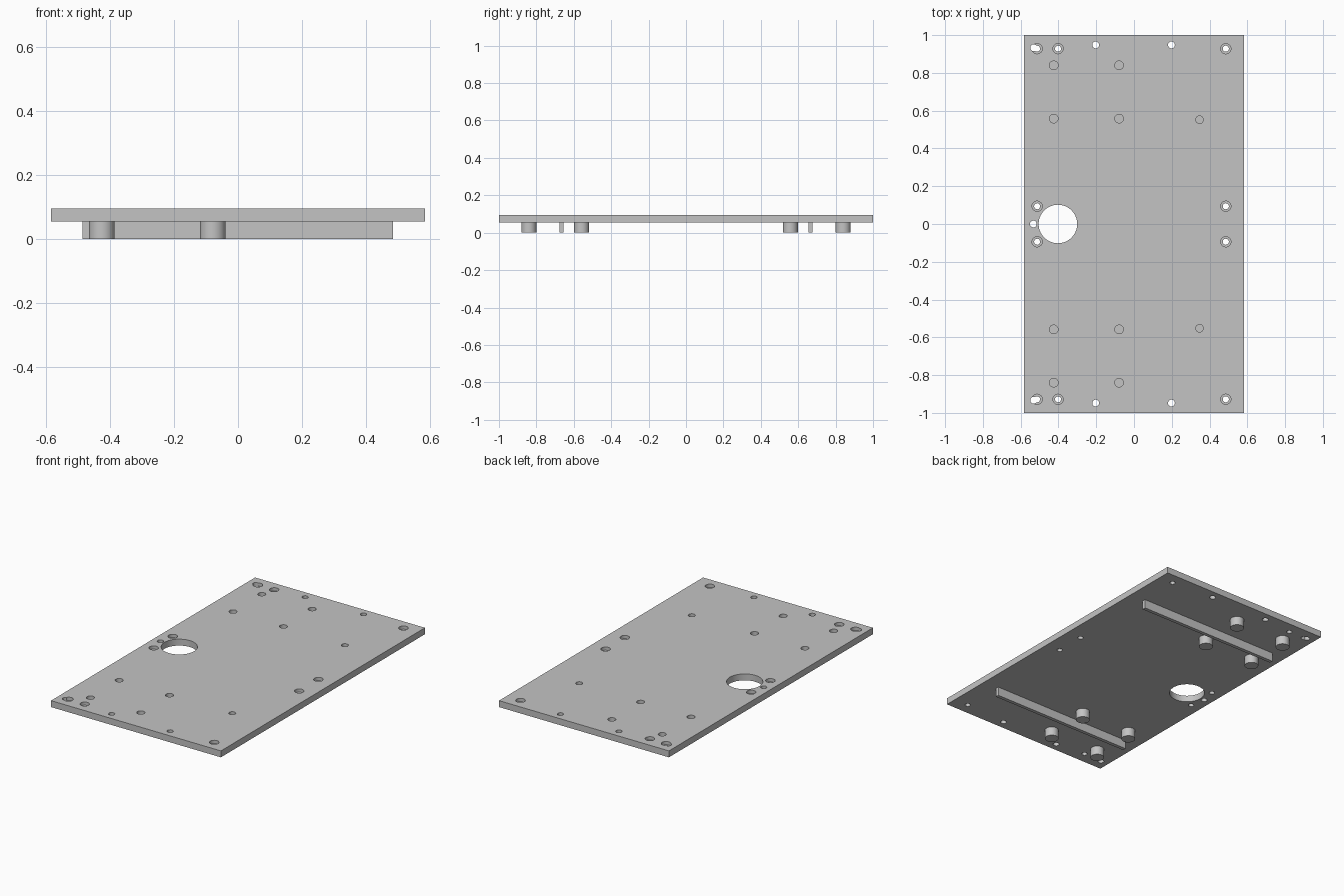
import bpy
import math

cube = bpy.data.objects.get("Cube")
if cube:
    bpy.data.objects.remove(cube, do_unlink=True)

HALF_X, HALF_Y = 0.583, 1.0
BOTTOM, TOP = 0.055, 0.095

grey = bpy.data.materials.new("plain grey")
grey.use_nodes = True
colour = (0.55, 0.55, 0.55, 1)
grey.diffuse_color = colour
grey.node_tree.nodes["Principled BSDF"].inputs["Base Color"].default_value = colour


def box(name, x0, x1, y0, y1, z0, z1):
    bpy.ops.mesh.primitive_cube_add(size=1)
    ob = bpy.context.object
    ob.name = name
    for v in ob.data.vertices:
        v.co = (x1 if v.co.x > 0 else x0, y1 if v.co.y > 0 else y0, z1 if v.co.z > 0 else z0)
    ob.data.materials.append(grey)
    return ob


def cylinder(name, x, y, radius, z0, z1, sides=32):
    bpy.ops.mesh.primitive_cylinder_add(vertices=sides, radius=radius, depth=z1 - z0,
                                        location=(x, y, (z0 + z1) / 2))
    ob = bpy.context.object
    ob.name = name
    ob.data.materials.append(grey)
    return ob


def smooth(ob):
    bpy.ops.object.select_all(action='DESELECT')
    ob.select_set(True)
    bpy.context.view_layer.objects.active = ob
    bpy.ops.object.shade_smooth_by_angle(angle=math.radians(30))


def drill(x, y, radius, floor=BOTTOM - 0.05, sides=32):
    """Cut a round hole down to the given floor height."""
    cutter = cylinder("hole_cutter", x, y, radius, floor, TOP + 0.05, sides)
    cutter.hide_render = True
    bpy.context.view_layer.objects.active = plate
    mod = plate.modifiers.new("hole", 'BOOLEAN')
    mod.operation = 'DIFFERENCE'
    mod.solver = 'EXACT'
    mod.object = cutter
    bpy.ops.object.modifier_apply(modifier=mod.name)
    bpy.data.objects.remove(cutter, do_unlink=True)


# Main plate
plate = box("base_plate", -HALF_X, HALF_X, -HALF_Y, HALF_Y, BOTTOM, TOP)

# Large cable opening and the small hole beside it
drill(-0.403, 0, 0.102, sides=64)
drill(-0.533, 0, 0.018)

BOSS_X = (-0.425, -0.079)
BOSS_Y = (0.84, 0.558)

for side in (-1, 1):
    # Counterbored screw holes
    for x, y in ((-0.513, 0.928), (-0.402, 0.928), (0.486, 0.928), (-0.513, 0.094), (0.486, 0.094)):
        drill(x, side * y, 0.027, TOP - 0.02)
        drill(x, side * y, 0.016)
    # Plain through holes
    for x, y in ((-0.203, 0.948), (0.198, 0.948), (-0.531, 0.933)):
        drill(x, side * y, 0.018)
    # Blind holes
    for x in BOSS_X:
        for y in BOSS_Y:
            drill(x, side * y, 0.023, TOP - 0.03)
    drill(0.347, side * 0.552, 0.02, TOP - 0.03)

    # Round feet and the long rib on the underside
    for x in BOSS_X:
        for y in BOSS_Y:
            smooth(cylinder("round_foot", x, side * y, 0.04, 0, BOTTOM + 0.002))
    y = side * 0.665
    box("long_rib", -0.485, 0.483, y - 0.011, y + 0.011, 0, BOTTOM + 0.002)

smooth(plate)
